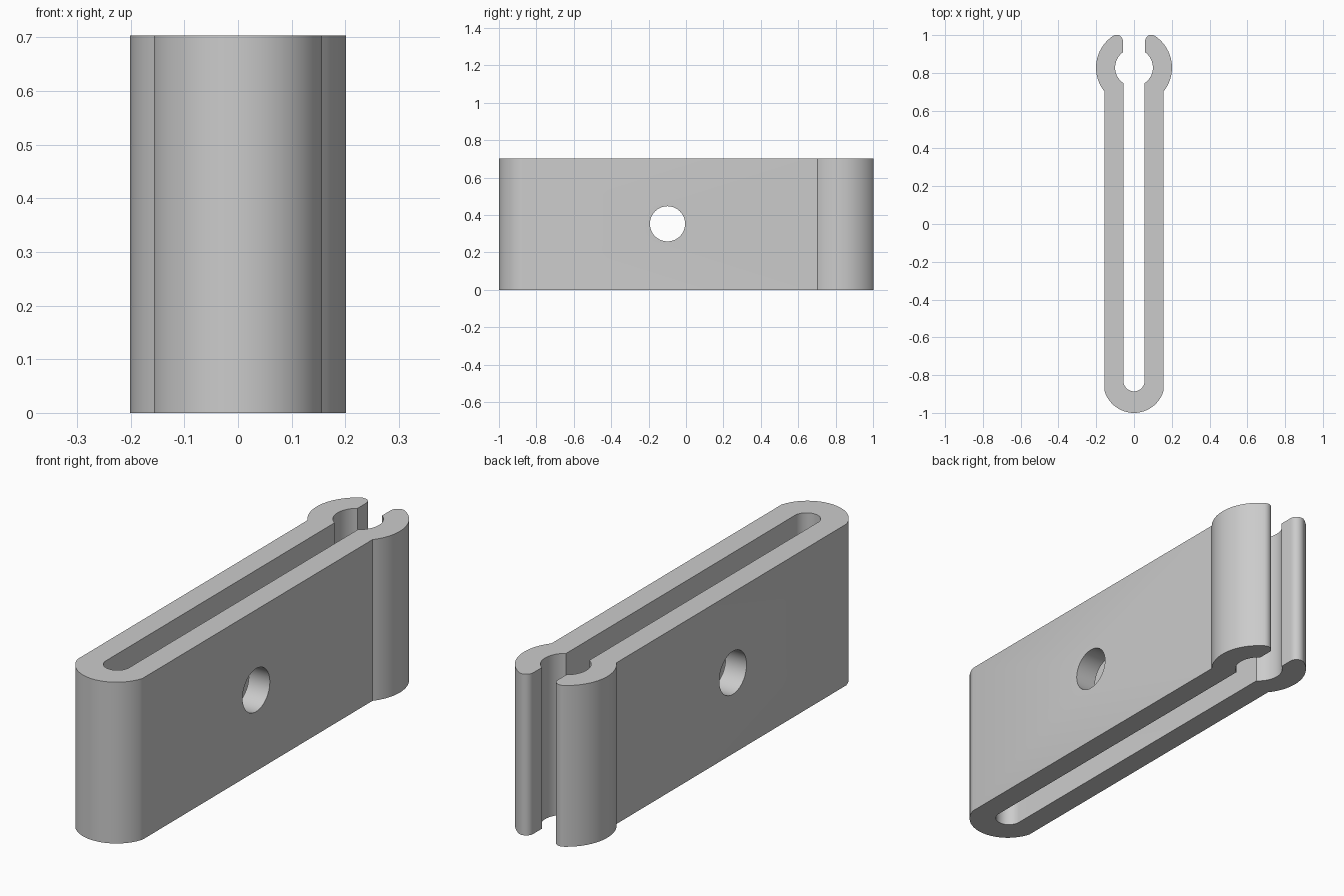
import bpy, bmesh
from math import sin, cos, radians, degrees, asin, acos, atan2, sqrt

if "Cube" in bpy.data.objects:
    bpy.data.objects.remove(bpy.data.objects["Cube"], do_unlink=True)

HEIGHT = 0.703
OUTER_X, INNER_X = 0.157, 0.056      # wall faces
HEAD_Y, HEAD_R, BORE_R = 0.828, 0.201, 0.1
LIP_X, LIP_R = 0.059, 0.033
BEND_Y, BEND_R = -0.837, 0.163


def arc(cx, cy, r, start, end, steps):
    """Points on a circle, angles in degrees."""
    angles = [radians(start + (end - start) * i / steps) for i in range(steps + 1)]
    return [(cx + r * cos(a), cy + r * sin(a)) for a in angles]


# One half of the clip outline, from the outer bend round the lip to the inner bend
lip_cx = LIP_X + LIP_R
lip_rise = sqrt((HEAD_R - LIP_R) ** 2 - lip_cx ** 2)
lip_angle = degrees(atan2(lip_rise, lip_cx))
half = arc(0, BEND_Y, BEND_R, -90, -degrees(acos(OUTER_X / BEND_R)), 16)
half += arc(0, HEAD_Y, HEAD_R, -degrees(acos(OUTER_X / HEAD_R)), lip_angle, 24)
half += arc(lip_cx, HEAD_Y + lip_rise, LIP_R, lip_angle, 180, 12)[1:]
half += arc(0, HEAD_Y, BORE_R, degrees(acos(LIP_X / BORE_R)),
            -degrees(acos(INNER_X / BORE_R)), 20)
half += arc(0, -0.83, INNER_X, 0, -90, 12)
outline = half + [(-x, y) for x, y in reversed(half[1:-1])]
# The mirrored half closes the loop, so the two centre points are shared
outer_start, inner_end = half[0], half[-1]

# Clip body extruded upward
bm = bmesh.new()
face = bm.faces.new([bm.verts.new((x, y, 0)) for x, y in outline])
top = bmesh.ops.extrude_face_region(bm, geom=[face])
bmesh.ops.translate(bm, vec=(0, 0, HEIGHT),
                    verts=[g for g in top["geom"] if isinstance(g, bmesh.types.BMVert)])
bmesh.ops.recalc_face_normals(bm, faces=bm.faces)
mesh = bpy.data.meshes.new("clip_body")
bm.to_mesh(mesh)
bm.free()
body = bpy.data.objects.new("clip_body", mesh)
bpy.context.collection.objects.link(body)

grey = bpy.data.materials.new("plain_grey")
grey.use_nodes = True
colour = (0.6, 0.6, 0.6, 1)
grey.diffuse_color = colour
grey.node_tree.nodes["Principled BSDF"].inputs["Base Color"].default_value = colour
mesh.materials.append(grey)

# Cross hole through both walls
bpy.ops.mesh.primitive_cylinder_add(vertices=48, radius=0.094, depth=1,
                                    location=(0, -0.099, 0.353),
                                    rotation=(0, radians(90), 0))
cutter = bpy.context.object
cutter.name = "hole_cutter"
cutter.data.materials.append(grey)
hole = body.modifiers.new("cross_hole", "BOOLEAN")
hole.operation = "DIFFERENCE"
hole.solver = "EXACT"
hole.object = cutter
bpy.context.view_layer.objects.active = body
bpy.ops.object.modifier_apply(modifier=hole.name)
bpy.data.objects.remove(cutter, do_unlink=True)

bpy.ops.object.select_all(action="DESELECT")
body.select_set(True)
bpy.context.view_layer.objects.active = body
bpy.ops.object.shade_smooth_by_angle(angle=radians(25))
